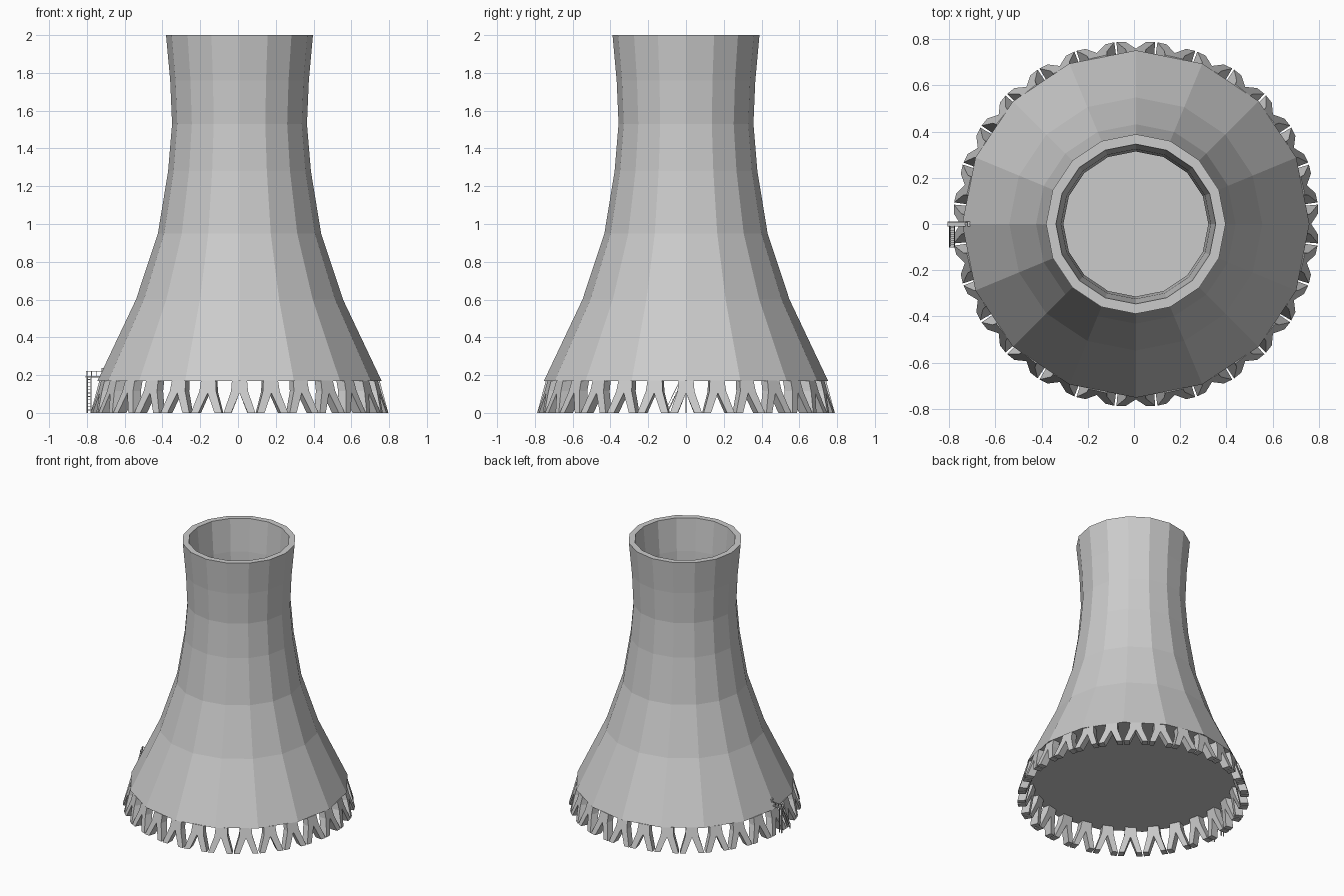
import bpy, bmesh, math
from mathutils import Matrix, Vector

if "Cube" in bpy.data.objects:
    bpy.data.objects.remove(bpy.data.objects["Cube"])

CX = 0.008      # tower axis
SIDES = 16
LEGS = 28


def finish(name, bm):
    bmesh.ops.recalc_face_normals(bm, faces=bm.faces)
    me = bpy.data.meshes.new(name)
    bm.to_mesh(me)
    bm.free()
    ob = bpy.data.objects.new(name, me)
    bpy.context.collection.objects.link(ob)
    return ob


def add_box(bm, lo, hi):
    lo, hi = Vector(lo), Vector(hi)
    m = Matrix.Translation((lo + hi) / 2) @ Matrix.Diagonal((*(hi - lo), 1))
    bmesh.ops.create_cube(bm, size=1, matrix=m)


def add_bar(bm, a, b, t):
    a, b = Vector(a), Vector(b)
    d = b - a
    m = (Matrix.Translation((a + b) / 2) @ d.to_track_quat('Z', 'Y').to_matrix().to_4x4()
         @ Matrix.Diagonal((t, t, d.length, 1)))
    bmesh.ops.create_cube(bm, size=1, matrix=m)


# Hollow tower shell: outer profile up, inner profile down, closed floor
outer = [(0.752, 0.17), (0.548, 0.60), (0.432, 0.95), (0.378, 1.28),
         (0.357, 1.53), (0.367, 1.76), (0.389, 2.0)]
inner = [(r - 0.043, max(z, 0.18)) for r, z in reversed(outer)]
bm = bmesh.new()
rings = []
for r, z in outer + inner:
    rings.append([bm.verts.new((CX + r * math.cos(2 * math.pi * i / SIDES),
                                r * math.sin(2 * math.pi * i / SIDES), z))
                  for i in range(SIDES)])
for a, b in zip(rings, rings[1:]):
    for i in range(SIDES):
        j = (i + 1) % SIDES
        bm.faces.new((a[i], a[j], b[j], b[i]))
bm.faces.new(rings[0])
bm.faces.new(rings[-1])
finish("tower_shell", bm)

# Ring of forked legs: short stem on top, two splayed feet
half = [[(0.0, 0.172), (0.040, 0.172), (0.045, 0.115), (0.0, 0.105)],
        [(0.0, 0.105), (0.045, 0.115), (0.084, 0.0), (0.044, 0.0)]]
bm = bmesh.new()
for k in range(LEGS):
    ang = 2 * math.pi * k / LEGS
    rot = Matrix.Translation((CX, 0, 0)) @ Matrix.Rotation(ang, 4, 'Z')
    for side in (1, -1):
        for quad in half:
            loops = []
            for depth in (0, 0.055):
                loops.append([bm.verts.new(rot @ Vector(
                    (0.788 - 0.27 * z - depth, side * u * (1 - depth), z)))
                    for u, z in quad])
            bm.faces.new(loops[0])
            bm.faces.new(loops[1])
            for i in range(4):
                j = (i + 1) % 4
                bm.faces.new((loops[0][i], loops[0][j], loops[1][j], loops[1][i]))
finish("support_legs", bm)

# Access landing with its railing and posts
bm = bmesh.new()
add_box(bm, (-0.808, -0.010, 0.188), (-0.705, 0.010, 0.196))
for x in (-0.800, -0.775, -0.750):
    add_bar(bm, (x, 0.008, 0.19), (x, 0.008, 0.22), 0.004)
add_bar(bm, (-0.806, 0.008, 0.22), (-0.715, 0.008, 0.22), 0.004)
for x in (-0.798, -0.778):
    add_bar(bm, (x, 0.0, 0.0), (x, 0.0, 0.19), 0.006)
finish("landing", bm)

# Stair flight climbing to the landing
bm = bmesh.new()
for x in (-0.798, -0.778):
    add_bar(bm, (x, -0.100, 0.0), (x, -0.008, 0.19), 0.005)
    add_bar(bm, (x, -0.100, 0.032), (x, -0.008, 0.22), 0.003)
    add_bar(bm, (x, -0.100, 0.0), (x, -0.100, 0.032), 0.003)
for i in range(10):
    y, z = -0.096 + 0.0092 * i, 0.015 + 0.018 * i
    add_box(bm, (-0.798, y - 0.005, z - 0.002), (-0.778, y + 0.005, z + 0.002))
finish("stairs", bm)

# Small door in the shell at the landing
bm = bmesh.new()
add_box(bm, (-0.722, -0.010, 0.19), (-0.69, 0.010, 0.238))
finish("door", bm)
